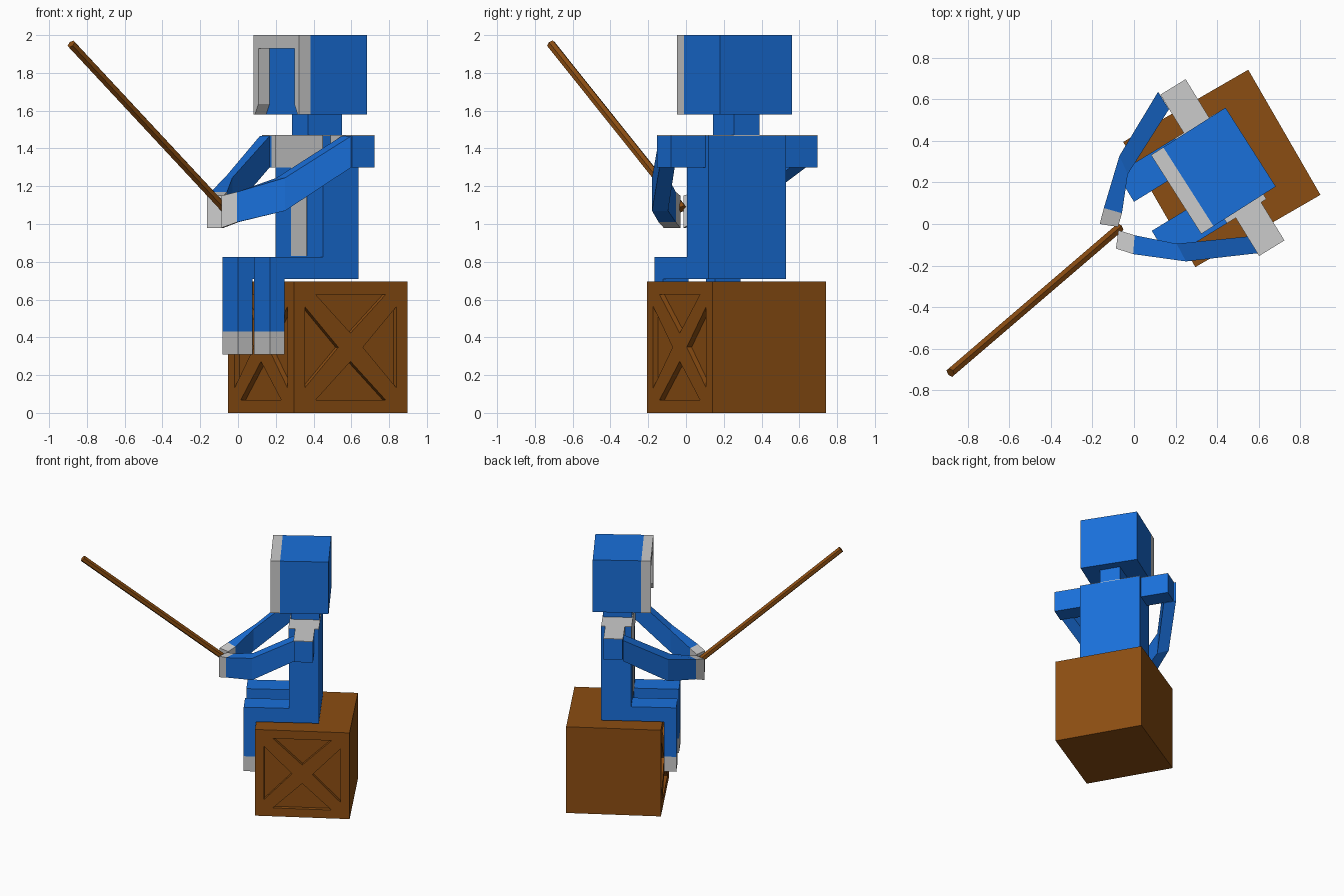
import bpy, bmesh
from math import radians
from mathutils import Matrix, Vector

if "Cube" in bpy.data.objects:
    bpy.data.objects.remove(bpy.data.objects["Cube"])


def colour(name, rgb):
    m = bpy.data.materials.new(name)
    m.diffuse_color = (*rgb, 1)
    m.use_nodes = True
    m.node_tree.nodes["Principled BSDF"].inputs["Base Color"].default_value = m.diffuse_color
    return m


BLUE = colour("blue", (0.01, 0.16, 0.70))
BROWN = colour("brown", (0.26, 0.075, 0.006))


def frame(x, y, yaw):
    """Local frame: x = sideways, -y = facing direction."""
    return Matrix.Translation((x, y, 0)) @ Matrix.Rotation(radians(yaw), 4, 'Z')


BODY = frame(0.418, 0.267, -58.5)
HEAD = frame(0.382, 0.256, -57.5)
CRATE = frame(0.4225, 0.2675, -60)


def finish(bm, name, mat=None):
    bmesh.ops.recalc_face_normals(bm, faces=bm.faces)
    me = bpy.data.meshes.new(name)
    bm.to_mesh(me)
    bm.free()
    ob = bpy.data.objects.new(name, me)
    bpy.context.collection.objects.link(ob)
    if mat:
        me.materials.append(mat)
    return ob


def loft(bm, rings):
    """Closed skin through equal rings of points, capped at both ends."""
    vs = [[bm.verts.new(p) for p in r] for r in rings]
    n = len(vs[0])
    for a, b in zip(vs, vs[1:]):
        for i in range(n):
            j = (i + 1) % n
            bm.faces.new((a[i], a[j], b[j], b[i]))
    bm.faces.new(vs[0][::-1])
    bm.faces.new(vs[-1])


def prism(bm, mtx, profile, v0, v1):
    """Extrude a sideways/height profile from depth v0 to v1."""
    loft(bm, [[mtx @ Vector((u, v, z)) for u, z in profile] for v in (v0, v1)])


def box(name, mtx, u, v, z, mat=None):
    bm = bmesh.new()
    prism(bm, mtx, [(u[0], z[0]), (u[1], z[0]), (u[1], z[1]), (u[0], z[1])], *v)
    return finish(bm, name, mat)


# Crate, with four sunken triangles on its front and right faces
H = 0.3475
crate = box("crate", CRATE, (-H, H), (-H, H), (0, 0.695), BROWN)
bm = bmesh.new()
for side in (0, 90):
    for k in range(4):
        spin = Matrix.Rotation(radians(90 * k), 2)
        tri = [spin @ Vector(p) for p in ((-0.215, 0.28), (0.215, 0.28), (0, 0.075))]
        prism(bm, CRATE @ Matrix.Rotation(radians(side), 4, 'Z'),
              [(p.x, p.y + H) for p in tri], -H - 0.05, -H + 0.03)
cutter = finish(bm, "crate_cutter", BROWN)
cutter.hide_render = True
cutter.hide_set(True)
mod = crate.modifiers.new("panels", 'BOOLEAN')
mod.operation = 'DIFFERENCE'
mod.solver = 'EXACT'
mod.object = cutter

# Torso with grey shirt panels on the front and top
T, D = 0.24, 0.11
box("torso", BODY, (-T, T), (-D, D), (0.71, 1.466), BLUE)
box("shirt_strip", BODY, (-0.08, 0.08), (-D - 0.003, -D), (0.83, 1.30))
box("shirt_yoke", BODY, (-T, T), (-D - 0.003, -D), (1.30, 1.47))
box("shirt_top", BODY, (-T, T), (-D, D), (1.466, 1.47))

# Neck
box("neck", BODY, (-0.08, 0.08), (-0.105, 0.105), (1.47, 1.58), BLUE)

# Head and the grey open-faced hood front
box("head", HEAD, (-0.225, 0.225), (-0.1425, 0.2125), (1.58, 2.0), BLUE)
half = [(0.225, 2.0), (0.225, 1.58), (0.21, 1.58), (0.177, 1.635), (0.177, 1.93)]
bm = bmesh.new()
prism(bm, HEAD, half + [(-u, z) for u, z in reversed(half)], -0.2125, -0.1425)
finish(bm, "hood_front")

# Shoulders and legs, mirrored left and right
for side, s in (("left", -1), ("right", 1)):
    out = sorted((s * T, s * 0.455))
    box(side + "_shoulder", BODY, out, (-0.06, 0.08), (1.30, 1.466), BLUE)
    box(side + "_shoulder_top", BODY, out, (-0.063, 0.08), (1.466, 1.47))
    box(side + "_shoulder_front", BODY, sorted((s * T, s * 0.36)), (-0.063, -0.06), (1.30, 1.466))
    leg = sorted((s * 0.082, s * T))
    box(side + "_thigh", BODY, leg, (-0.35, -D), (0.71, 0.825), BLUE)
    box(side + "_shin", BODY, leg, (-0.44, -0.35), (0.43, 0.825), BLUE)
    box(side + "_foot", BODY, leg, (-0.44, -0.35), (0.31, 0.43))

# Arms: each station is outer xy, inner xy, low z, high z
arms = {
    "right": [((0.60, -0.14), (0.55, -0.06), 1.30, 1.466),
              ((0.25, -0.18), (0.205, -0.095), 1.07, 1.245),
              ((-0.004, -0.145), (0.003, -0.054), 1.01, 1.17),
              ((-0.087, -0.118), (-0.075, -0.03), 0.98, 1.15)],
    "left": [((0.116, 0.636), (0.168, 0.552), 1.30, 1.466),
             ((-0.07, 0.328), (-0.03, 0.24), 1.07, 1.245),
             ((-0.145, 0.077), (-0.058, 0.052), 1.01, 1.17),
             ((-0.165, 0.0), (-0.077, -0.014), 0.98, 1.15)],
}
for side, stations in arms.items():
    rings = [[(*o, lo), (*i, lo), (*i, hi), (*o, hi)] for o, i, lo, hi in stations]
    for part, rr, mat in (("arm", rings[:3], BLUE), ("hand", rings[2:], None)):
        bm = bmesh.new()
        loft(bm, rr)
        finish(bm, side + "_" + part, mat)

# Rod held in both hands
a, b = Vector((-0.07, -0.018, 1.08)), Vector((-0.883, -0.715, 1.953))
bm = bmesh.new()
bmesh.ops.create_cone(bm, cap_ends=True, segments=6, radius1=0.024, radius2=0.024,
                      depth=(b - a).length,
                      matrix=Matrix.Translation((a + b) / 2)
                      @ (b - a).to_track_quat('Z', 'Y').to_matrix().to_4x4())
finish(bm, "rod", BROWN)
